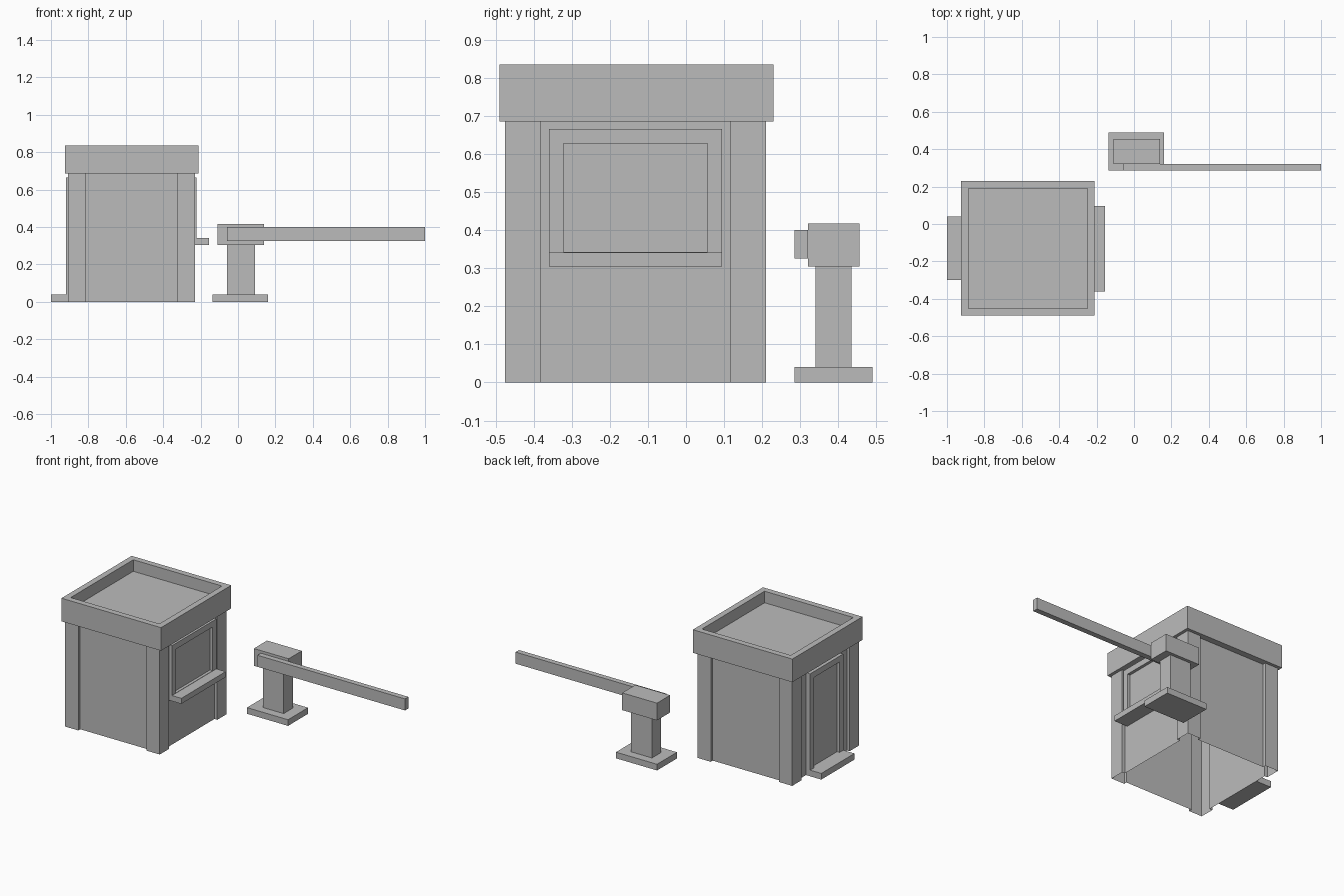
import bpy
import bmesh

cube = bpy.data.objects.get("Cube")
if cube:
    bpy.data.objects.remove(cube, do_unlink=True)

grey = bpy.data.materials.new("plain grey")
grey.use_nodes = True
colour = (0.5, 0.5, 0.5, 1)
grey.diffuse_color = colour
grey.node_tree.nodes["Principled BSDF"].inputs["Base Color"].default_value = colour


def finish(name, bm):
    bmesh.ops.recalc_face_normals(bm, faces=bm.faces)
    mesh = bpy.data.meshes.new(name)
    bm.to_mesh(mesh)
    bm.free()
    mesh.materials.append(grey)
    obj = bpy.data.objects.new(name, mesh)
    bpy.context.collection.objects.link(obj)
    return obj


def add_box(bm, x, y, z):
    """Box between (low, high) limits on each axis."""
    verts = bmesh.ops.create_cube(bm, size=1)["verts"]
    for v in verts:
        v.co = [lim[0] if c < 0 else lim[1] for c, lim in zip(v.co, (x, y, z))]
    return verts


def box(name, x, y, z):
    bm = bmesh.new()
    add_box(bm, x, y, z)
    return finish(name, bm)


X0, X1 = -0.91, -0.23      # booth outside
Y0, Y1 = -0.475, 0.21
POST, RECESS, EAVE = 0.095, 0.02, 0.685

# Booth shell: corner posts and recessed walls in one outline, open below
bm = bmesh.new()
xa, xb, ya, yb = X0 + POST, X1 - POST, Y0 + POST, Y1 - POST
wx0, wx1, wy0, wy1 = X0 + RECESS, X1 - RECESS, Y0 + RECESS, Y1 - RECESS
outline = [(X0, Y0), (xa, Y0), (xa, wy0), (xb, wy0), (xb, Y0),
           (X1, Y0), (X1, ya), (wx1, ya), (wx1, yb), (X1, yb),
           (X1, Y1), (xb, Y1), (xb, wy1), (xa, wy1), (xa, Y1),
           (X0, Y1), (X0, yb), (wx0, yb), (wx0, ya), (X0, ya)]
low = [bm.verts.new((x, y, 0)) for x, y in outline]
high = [bm.verts.new((x, y, EAVE)) for x, y in outline]
for i in range(len(outline)):
    j = (i + 1) % len(outline)
    bm.faces.new((low[i], low[j], high[j], high[i]))
bm.faces.new(high)
finish("booth_walls", bm)

# Roof with sunken top behind a parapet
bm = bmesh.new()
add_box(bm, (-0.925, -0.21), (-0.49, 0.23), (EAVE, 0.835))
bm.faces.ensure_lookup_table()
top = max(bm.faces, key=lambda f: f.calc_center_median().z)
bmesh.ops.inset_individual(bm, faces=[top], thickness=0.055)
rim = list(top.edges)
floor = bmesh.ops.extrude_discrete_faces(bm, faces=[top])["faces"][0]
bmesh.ops.translate(bm, verts=floor.verts, vec=(0, 0, -0.075))
finish("roof", bm)


def frame(name, x, y, z, width, bottom):
    """Border of bars on a side wall, with or without a bottom bar."""
    bm = bmesh.new()
    foot = z[0] + (width if bottom else 0)
    add_box(bm, x, y, (z[1] - width, z[1]))
    for side in ((y[0], y[0] + width), (y[1] - width, y[1])):
        add_box(bm, x, side, (foot, z[1] - width))
    if bottom:
        add_box(bm, x, y, (z[0], foot))
    return finish(name, bm)


# Service window on the left wall
win_y, win_z = (-0.36, 0.095), (0.305, 0.665)
frame("window_frame", (wx1, -0.222), win_y, win_z, 0.038, True)
box("window_pane", (wx1, wx1 + 0.009), (-0.322, 0.057), (0.343, 0.627))
box("window_counter", (wx1, -0.155), win_y, (0.305, 0.341))

# Door on the right wall
door_y = (-0.30, 0.04)
frame("door_frame", (-0.92, wx0), door_y, (0, 0.665), 0.038, False)
box("door_panel", (wx0 - 0.012, wx0), (-0.262, 0.002), (0, 0.627))
box("door_step", (-1.0, wx0), door_y, (0, 0.04))

# Barrier
box("barrier_base", (-0.135, 0.16), (0.285, 0.49), (0, 0.04))
box("barrier_post", (-0.06, 0.09), (0.34, 0.435), (0.04, 0.305))
box("barrier_head", (-0.11, 0.14), (0.32, 0.455), (0.305, 0.417))
box("barrier_arm", (-0.06, 1.0), (0.285, 0.32), (0.325, 0.40))
